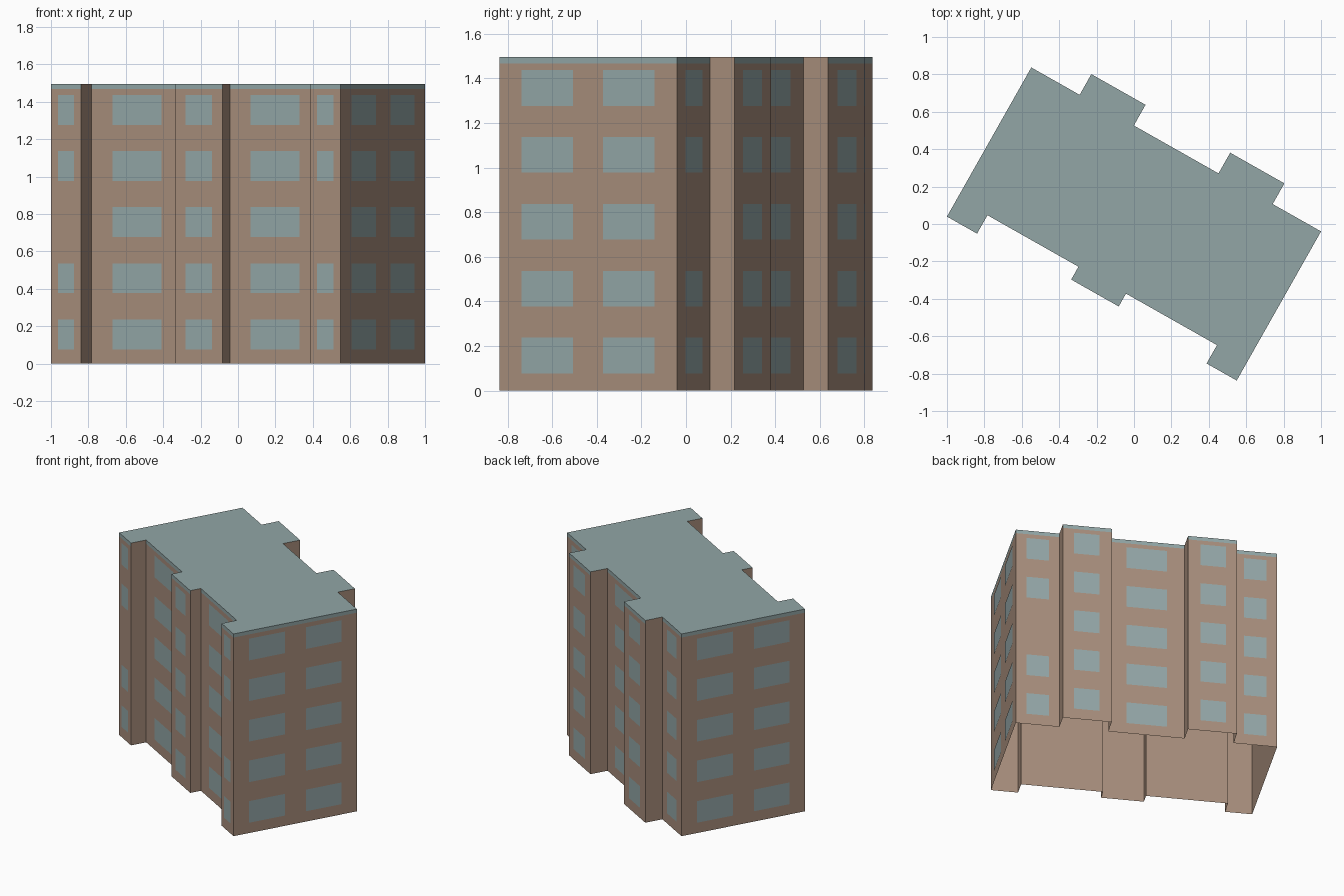
import bpy
import bmesh
import math
from mathutils import Vector

TURN = math.radians(-29.5)
HEIGHT, TRIM_Z = 1.495, 1.468
WINDOW_H, FLOOR_H, FIRST_Z, FLOORS = 0.16, 0.30, 0.157, 5

if "Cube" in bpy.data.objects:
    bpy.data.objects.remove(bpy.data.objects["Cube"], do_unlink=True)


def srgb(*rgb):
    return [((c / 255 + 0.055) / 1.055) ** 2.4 for c in rgb] + [1.0]


def make_material(name, color):
    mat = bpy.data.materials.new(name)
    mat.use_nodes = True
    mat.diffuse_color = color
    bsdf = next(n for n in mat.node_tree.nodes if n.type == "BSDF_PRINCIPLED")
    bsdf.inputs["Base Color"].default_value = color
    return mat


def make_object(name, bm, materials):
    mesh = bpy.data.meshes.new(name)
    bm.to_mesh(mesh)
    bm.free()
    for mat in materials:
        mesh.materials.append(mat)
    obj = bpy.data.objects.new(name, mesh)
    obj.rotation_euler.z = TURN
    bpy.context.collection.objects.link(obj)
    return obj


wall_mat = make_material("brown wall", srgb(168, 142, 124))
roof_mat = make_material("grey green roof", srgb(146, 166, 166))
glass_mat = make_material("grey blue glass", srgb(148, 167, 168))

# Footprint: one half, front centre to back centre, then mirrored
END, FRONT, RECESS, BAY, BACK, BUMP = 0.89, -0.458, -0.345, -0.424, 0.458, 0.585
half = [(0.146, BAY), (0.146, RECESS), (0.705, RECESS), (0.705, FRONT),
        (END, FRONT), (END, BACK), (0.593, BACK), (0.593, BUMP),
        (0.26, BUMP), (0.26, BACK)]
outline = half + [(-x, y) for x, y in reversed(half)]

# Walls: open underneath, with a trim strip along the top of the facades
bm = bmesh.new()
rings = [[bm.verts.new((x, y, z)) for x, y in outline] for z in (0, TRIM_Z, HEIGHT)]
for i in range(len(outline)):
    j = (i + 1) % len(outline)
    (ax, ay), (bx, by) = outline[i], outline[j]
    is_return = ax == bx and abs(ax) < END
    for low, high in zip(rings, rings[1:]):
        face = bm.faces.new((low[i], low[j], high[j], high[i]))
        face.material_index = int(high is rings[-1] and not is_return)
roof = bm.faces.new(rings[-1])
roof.material_index = 1
make_object("building_shell", bm, [wall_mat, roof_mat])


# Windows: thin panes just proud of each facade
def add_column(bm, centre, half_width, outward, skip=None):
    out = Vector((*outward, 0))
    side = Vector((-out.y, out.x, 0)) * half_width
    for floor in range(FLOORS):
        if floor == skip:
            continue
        mid = Vector((*centre, FIRST_Z + floor * FLOOR_H)) + out * 0.002
        up = Vector((0, 0, WINDOW_H / 2))
        corners = (mid - side - up, mid + side - up, mid + side + up, mid - side + up)
        bm.faces.new([bm.verts.new(c) for c in corners])


bm = bmesh.new()
MIDDLE = 2
FRONTWARD, BACKWARD = (0, -1), (0, 1)
add_column(bm, (0, BAY), 0.08, FRONTWARD)
add_column(bm, (0, BACK), 0.138, BACKWARD)
for s in (-1, 1):
    add_column(bm, (s * 0.797, FRONT), 0.05, FRONTWARD, MIDDLE)
    add_column(bm, (s * 0.424, RECESS), 0.15, FRONTWARD)
    add_column(bm, (s * 0.43, BUMP), 0.087, BACKWARD)
    add_column(bm, (s * 0.742, BACK), 0.077, BACKWARD, MIDDLE if s > 0 else None)
    for y in (-0.21, 0.21):
        add_column(bm, (s * END, y), 0.132, (s, 0))
make_object("windows", bm, [glass_mat])
